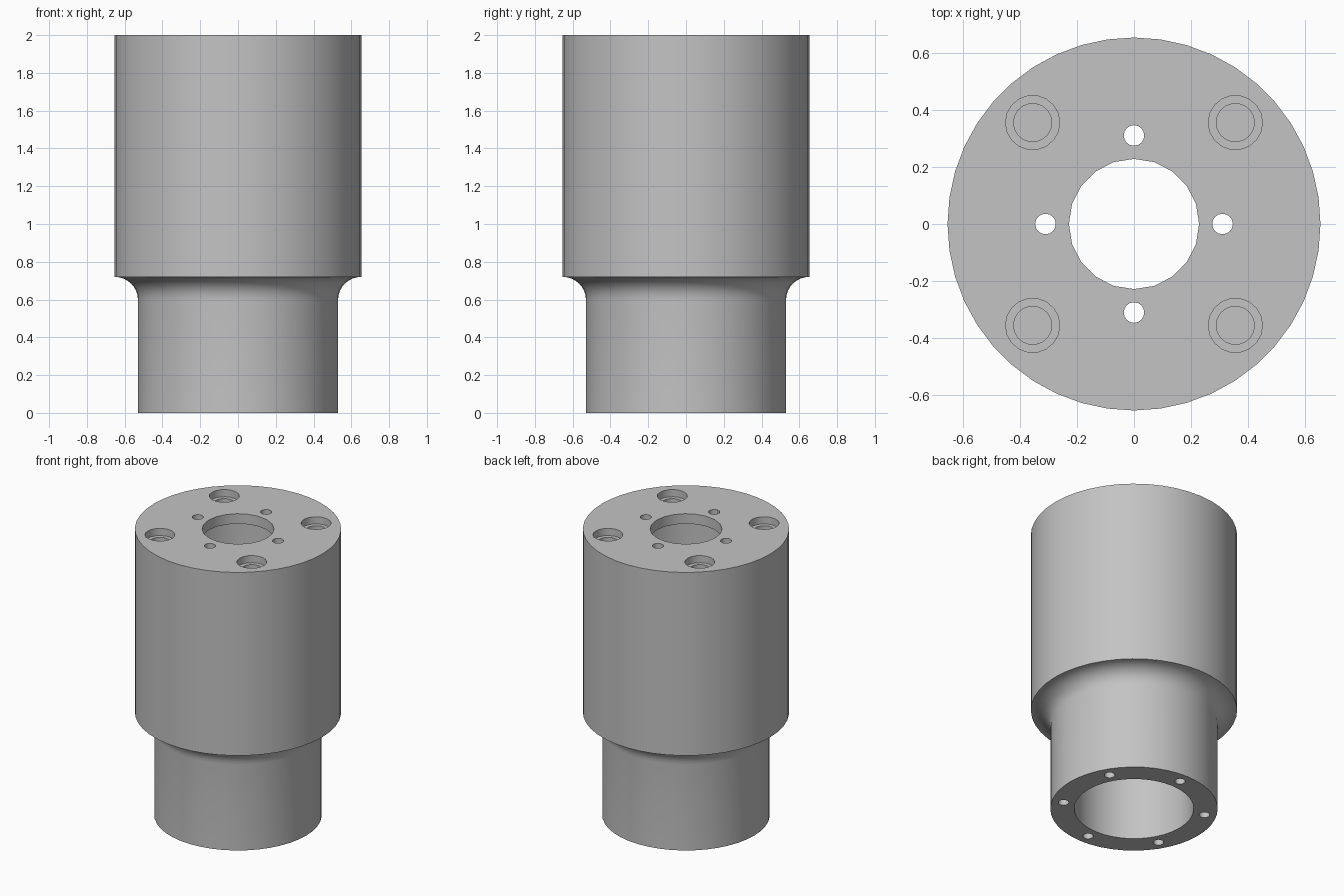
import bpy, bmesh, math

if "Cube" in bpy.data.objects:
    bpy.data.objects.remove(bpy.data.objects["Cube"])

metal = bpy.data.materials.new("plain grey metal")
metal.diffuse_color = (0.55, 0.55, 0.55, 1)
metal.use_nodes = True
metal.node_tree.nodes["Principled BSDF"].inputs["Base Color"].default_value = metal.diffuse_color

R_TOP, R_LOW = 0.653, 0.53      # outer radii
Z_FILLET, Z_STEP, Z_TOP = 0.60, 0.72, 2.0
PLATE = 0.07                    # thickness of the top plate
SIDES = 44


def revolve(name, profile, sides):
    """Lathe an open (radius, z) profile around z and cap both ends."""
    bm = bmesh.new()
    rings = []
    for r, z in profile:
        rings.append([bm.verts.new((r * math.cos(2 * math.pi * i / sides),
                                    r * math.sin(2 * math.pi * i / sides), z))
                      for i in range(sides)])
    for a, b in zip(rings, rings[1:]):
        for i in range(sides):
            j = (i + 1) % sides
            bm.faces.new((a[i], a[j], b[j], b[i]))
    bm.faces.new(rings[0][::-1])
    bm.faces.new(rings[-1])
    mesh = bpy.data.meshes.new(name)
    bm.to_mesh(mesh)
    bm.free()
    obj = bpy.data.objects.new(name, mesh)
    mesh.materials.append(metal)
    bpy.context.collection.objects.link(obj)
    return obj


# Stepped outer body with a concave fillet below the shoulder
profile = [(R_LOW, 0)]
for i in range(9):
    t = math.pi / 2 * i / 8
    profile.append((R_TOP - (R_TOP - R_LOW) * math.cos(t),
                    Z_FILLET + (Z_STEP - Z_FILLET) * math.sin(t)))
profile.append((R_TOP, Z_TOP))
body = revolve("stepped_sleeve", profile, SIDES)
bpy.context.view_layer.objects.active = body
body.select_set(True)


def drill(radius, z0, z1, sides, x=0.0, y=0.0, profile=None):
    """Cut a round hole, or a stepped one given by a profile."""
    cutter = revolve("hole_cutter", profile or [(radius, z0), (radius, z1)], sides)
    cutter.location = (x, y, 0)
    cutter.hide_render = True
    mod = body.modifiers.new("hole", "BOOLEAN")
    mod.operation = "DIFFERENCE"
    mod.solver = "EXACT"
    mod.object = cutter
    bpy.context.view_layer.update()
    bpy.ops.object.modifier_apply(modifier=mod.name)
    bpy.data.objects.remove(cutter, do_unlink=True)


# Main bore from below, and the smaller opening in the top plate
drill(0.378, -0.1, Z_TOP - PLATE, 36)
drill(0.228, Z_TOP - PLATE - 0.1, Z_TOP + 0.1, 20)

# Four small through holes around the opening
for k in range(4):
    a = math.pi / 2 * k
    drill(0.036, Z_TOP - PLATE - 0.1, Z_TOP + 0.1, 16,
          0.31 * math.cos(a), 0.31 * math.sin(a))

# Four counterbored bolt holes on the diagonals
bolt = [(0.067, Z_TOP - 0.3), (0.067, Z_TOP - 0.05),
        (0.095, Z_TOP - 0.05), (0.095, Z_TOP + 0.1)]
for sx in (-1, 1):
    for sy in (-1, 1):
        drill(0, 0, 0, 18, 0.355 * sx, 0.355 * sy, bolt)

# Six blind holes in the lower rim
for k in range(6):
    a = math.radians(30 + 60 * k)
    drill(0.034, -0.1, 0.2, 14, 0.453 * math.cos(a), 0.453 * math.sin(a))

bpy.ops.object.shade_smooth_by_angle(angle=math.radians(32))
